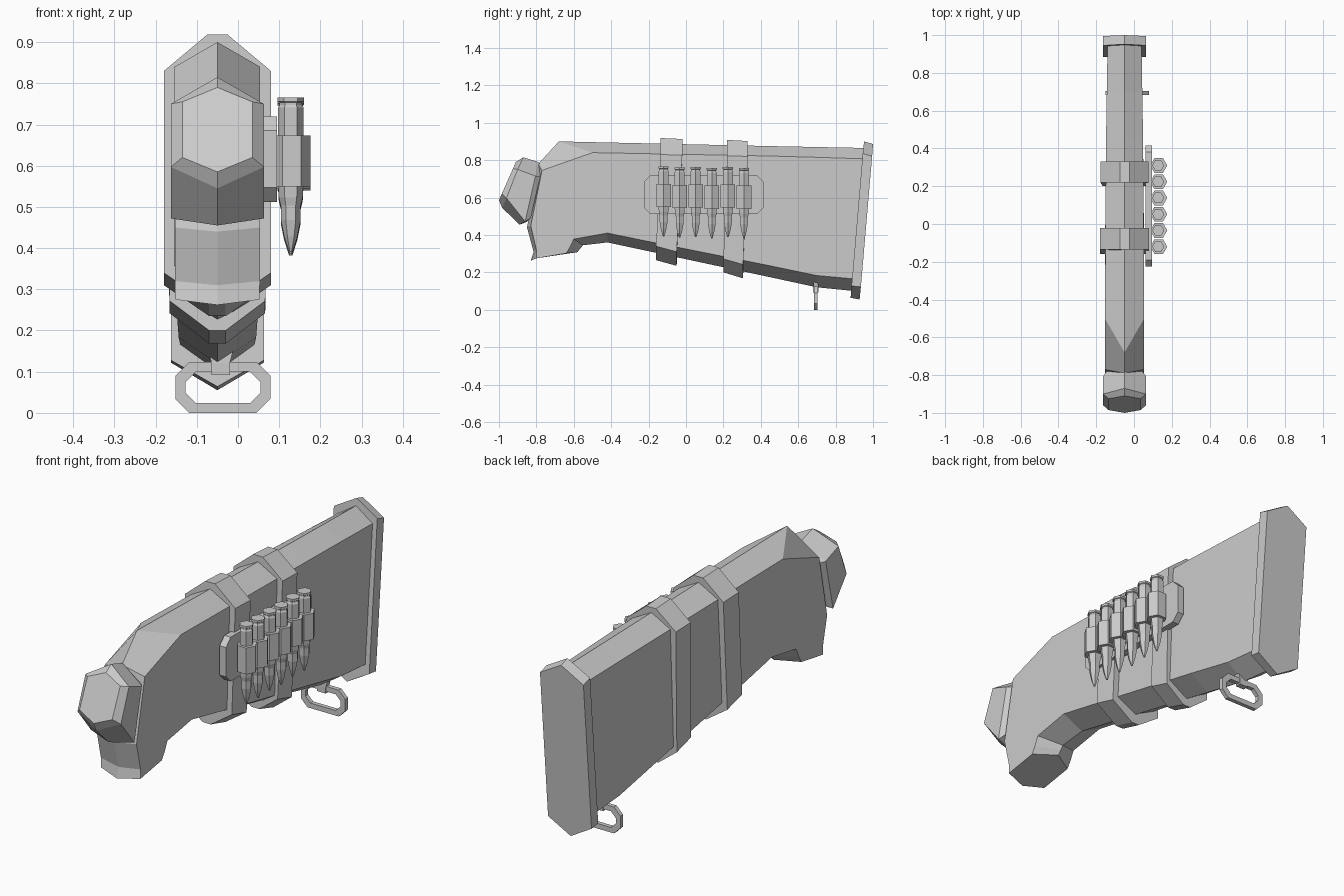
import bpy, bmesh, math

if "Cube" in bpy.data.objects:
    bpy.data.objects.remove(bpy.data.objects["Cube"])

CX = -0.05  # centre plane of the stock


def finish(name, bm):
    bmesh.ops.recalc_face_normals(bm, faces=bm.faces)
    me = bpy.data.meshes.new(name)
    bm.to_mesh(me)
    bm.free()
    ob = bpy.data.objects.new(name, me)
    bpy.context.collection.objects.link(ob)
    return ob


def skin(name, rings, closed=False):
    """Bridge equal-length point rings; cap the ends unless closed."""
    bm = bmesh.new()
    vs = [[bm.verts.new(p) for p in r] for r in rings]
    n = len(vs[0])
    pairs = list(zip(vs, vs[1:])) + ([(vs[-1], vs[0])] if closed else [])
    for a, b in pairs:
        for i in range(n):
            j = (i + 1) % n
            bm.faces.new((a[i], a[j], b[j], b[i]))
    if not closed:
        bm.faces.new(vs[0])
        bm.faces.new(vs[-1])
    return finish(name, bm)


def mirrored(half):
    """Full ring from its right half, given as (half width, y, z)."""
    right = [(CX + x, y, z) for x, y, z in half]
    left = [(CX - x, y, z) for x, y, z in reversed(half) if x > 0]
    return right + left


def hexring(w, top, upper, lower, bottom):
    return mirrored([(0, *top), (w, *upper), (w, *lower), (0, *bottom)])


# Stock body: six-sided section swept from the grip to the butt
skin("stock_body", [
    hexring(.102, (-.83, .262), (-.80, .275), (-.64, .302), (-.58, .308)),
    hexring(.103, (-.815, .31), (-.80, .32), (-.62, .335), (-.565, .328)),
    hexring(.103, (-.85, .44), (-.83, .45), (-.60, .378), (-.55, .345)),
    hexring(.104, (-.79, .78), (-.77, .745), (-.42, .41), (-.42, .36)),
    hexring(.104, (-.68, .90), (-.5, .84), (-.2, .365), (-.2, .313)),
    hexring(.098, (.45, .875), (.45, .822), (.45, .235), (.45, .174)),
    hexring(.094, (.70, .87), (.70, .815), (.70, .183), (.70, .12)),
    hexring(.090, (.955, .865), (.95, .807), (.90, .165), (.90, .10)),
])

# Faceted cap at the front of the grip
skin("front_cap", [
    hexring(.085, (-.91, .79), (-.925, .755), (-.985, .62), (-1.0, .585)),
    hexring(.113, (-.87, .815), (-.90, .75), (-.96, .597), (-.983, .545)),
    hexring(.113, (-.79, .79), (-.805, .715), (-.86, .472), (-.89, .455)),
    hexring(.095, (-.77, .77), (-.78, .71), (-.83, .49), (-.85, .47)),
])

# Slanted butt plate
skin("butt_plate", [
    hexring(.113, (.952, .90), (.945, .835), (.885, .128), (.88, .064)),
    hexring(.113, (1.0, .886), (.995, .82), (.935, .122), (.928, .055)),
])


# Two straps around the stock
def strap_ring(w, wl, top, zu, yb, zl, zb):
    yt, zt = top
    return mirrored([(.025, yt, zt), (w, yt, zu), (wl, yb, zl), (.02, yb, zb)])


skin("front_strap", [
    strap_ring(.13, .13, (-.135, .918), .83, -.16, .34, .265),
    strap_ring(.13, .13, (-.02, .913), .826, -.05, .31, .235),
])
skin("rear_strap", [
    strap_ring(.128, .116, (.22, .908), .823, .20, .272, .20),
    strap_ring(.128, .116, (.33, .902), .82, .305, .242, .168),
])

# Cartridge panel with cut corners
y0, y1, z0, z1, c = -.225, .415, .512, .72, .035
outline = [(y0 + c, z0), (y1 - c, z0), (y1, z0 + c), (y1, z1 - c),
           (y1 - c, z1), (y0 + c, z1), (y0, z1 - c), (y0, z0 + c)]
skin("cartridge_panel", [[(x, y, z) for y, z in outline] for x in (.062, .095)])


# Cartridges and their loops, all six-sided
def lathe(name, x, y, dz, profile):
    ang = [math.pi * k / 3 for k in range(6)]
    return skin(name, [[(x + r * math.cos(a), y + r * math.sin(a), z + dz)
                        for a in ang] for r, z in profile])


CARTRIDGE = [(.032, .763), (.032, .753), (.027, .75), (.027, .744), (.031, .738),
             (.031, .555), (.029, .52), (.024, .50), (.024, .465), (.016, .425), (.004, .388)]
LIFT = [.003, -.002, 0, -.006, 0, -.006]
for i, lift in enumerate(LIFT):
    y = -.12 + .086 * i
    lathe(f"cartridge_{i + 1}", .128, y, lift, CARTRIDGE)
    lathe(f"cartridge_loop_{i + 1}", .131, y, lift, [(.045, .67), (.045, .546)])


# Sling swivel: chamfered loop with a rectangular section, hung on a small post
def loop(inset, y):
    x0, x1, b, t, k = -.152 + inset, .079 - inset, inset, .124 - inset, .034 - inset * .35
    pts = [(x0 + k, b), (x1 - k, b), (x1, b + k), (x1, t - k),
           (x1 - k, t), (x0 + k, t), (x0, t - k), (x0, b + k)]
    return [(x, y, z) for x, z in pts]


skin("sling_loop", [loop(0, .684), loop(0, .704), loop(.024, .704), loop(.024, .684)], closed=True)
skin("sling_post", [[(CX + sx * w + .008, .694 + sy * d, z)
                     for sx, sy in ((-1, -1), (1, -1), (1, 1), (-1, 1))]
                    for w, d, z in ((.022, .014, .092), (.022, .014, .12), (.03, .012, .15))])
